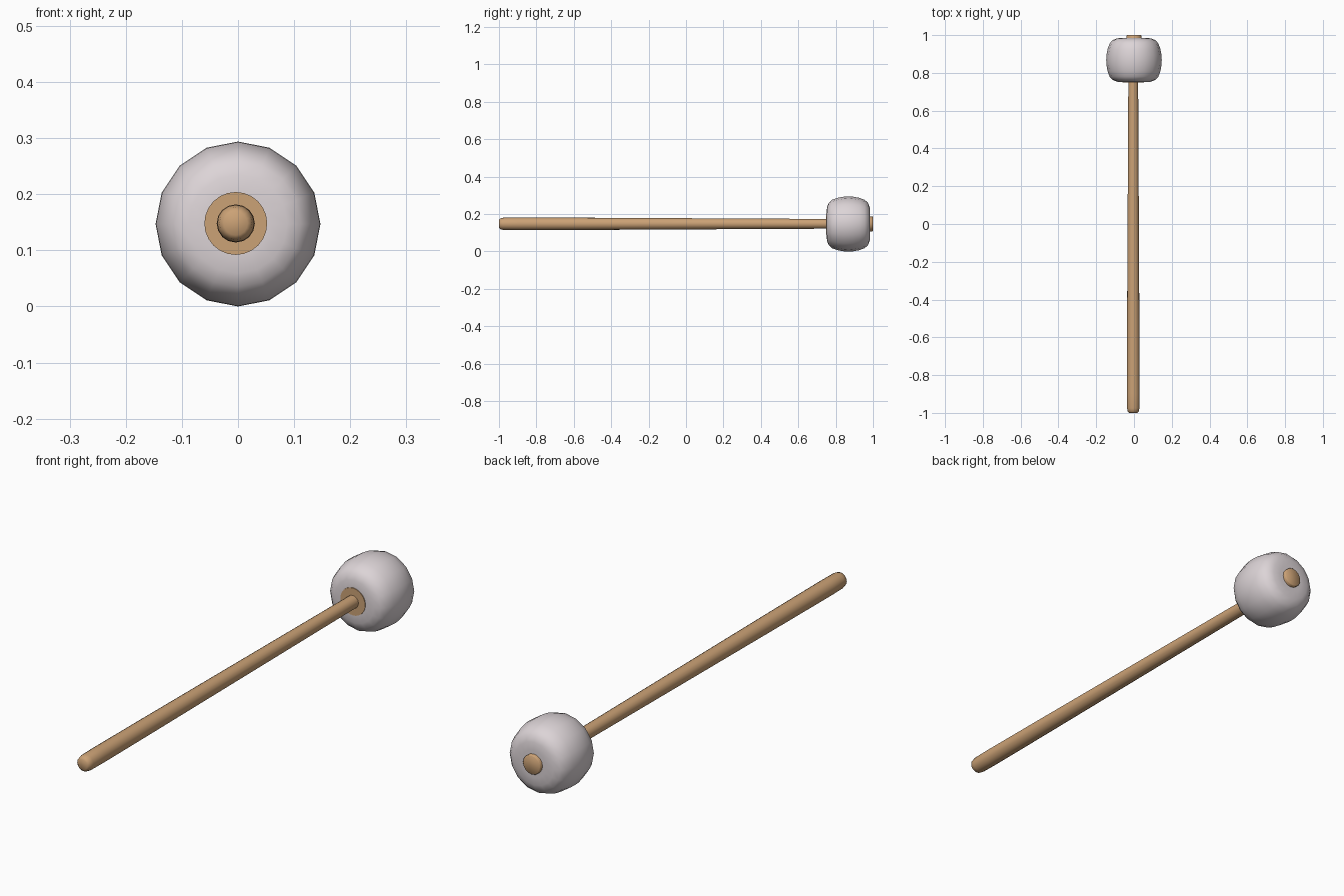
import bpy
import math

cube = bpy.data.objects.get("Cube")
if cube:
    bpy.data.objects.remove(cube)


def material(name, rgb):
    m = bpy.data.materials.new(name)
    m.use_nodes = True
    color = (*rgb, 1)
    m.diffuse_color = color
    bsdf = m.node_tree.nodes["Principled BSDF"]
    bsdf.inputs["Base Color"].default_value = color
    bsdf.inputs["Roughness"].default_value = 0.8
    return m


wood = material("light wood", (0.60, 0.36, 0.18))
felt = material("pale felt", (0.72, 0.66, 0.68))


def lathe(name, profile, sides, mat, center):
    """Turn (radius, y) points around the y axis, capping both ends."""
    verts, faces = [], []
    for r, y in profile:
        for i in range(sides):
            a = math.tau * i / sides
            verts.append((r * math.sin(a), y, r * math.cos(a)))
    for k in range(len(profile) - 1):
        for i in range(sides):
            j = (i + 1) % sides
            a, b = k * sides, (k + 1) * sides
            faces.append((a + i, a + j, b + j, b + i))
    faces.append(tuple(reversed(range(sides))))
    faces.append(tuple(range(len(verts) - sides, len(verts))))
    mesh = bpy.data.meshes.new(name)
    mesh.from_pydata(verts, [], faces)
    mesh.materials.append(mat)
    obj = bpy.data.objects.new(name, mesh)
    obj.location = center
    bpy.context.collection.objects.link(obj)
    bpy.ops.object.select_all(action="DESELECT")
    obj.select_set(True)
    bpy.context.view_layer.objects.active = obj
    bpy.ops.object.shade_smooth_by_angle(angle=math.radians(50))
    return obj


MID = 0.147
axis = (-0.004, 0, MID + 0.001)

# Padded head, a rounded barrel mirrored about its middle
half = [(0.056, -0.117), (0.088, -0.115), (0.112, -0.106), (0.129, -0.088),
        (0.140, -0.058), (0.146, -0.025)]
barrel = half + [(MID, 0)] + [(r, -y) for r, y in reversed(half)]
lathe("padded_head", barrel, 16, felt, (0, 0.868, MID))

# Tapered handle with a rounded grip end
lathe("handle", [(0.021, -1), (0.029, -0.993), (0.033, -0.975), (0.034, -0.9),
                 (0.033, -0.6), (0.026, 0.76)], 16, wood, axis)

# Thin wooden washer at the front of the head
lathe("front_washer", [(0.056, 0.748), (0.056, 0.756)], 24, wood, axis)

# Wooden end plug at the back of the head
lathe("end_plug", [(0.040, 0.975), (0.040, 0.997), (0.037, 1)], 16, wood,
      (0, 0, MID + 0.001))
